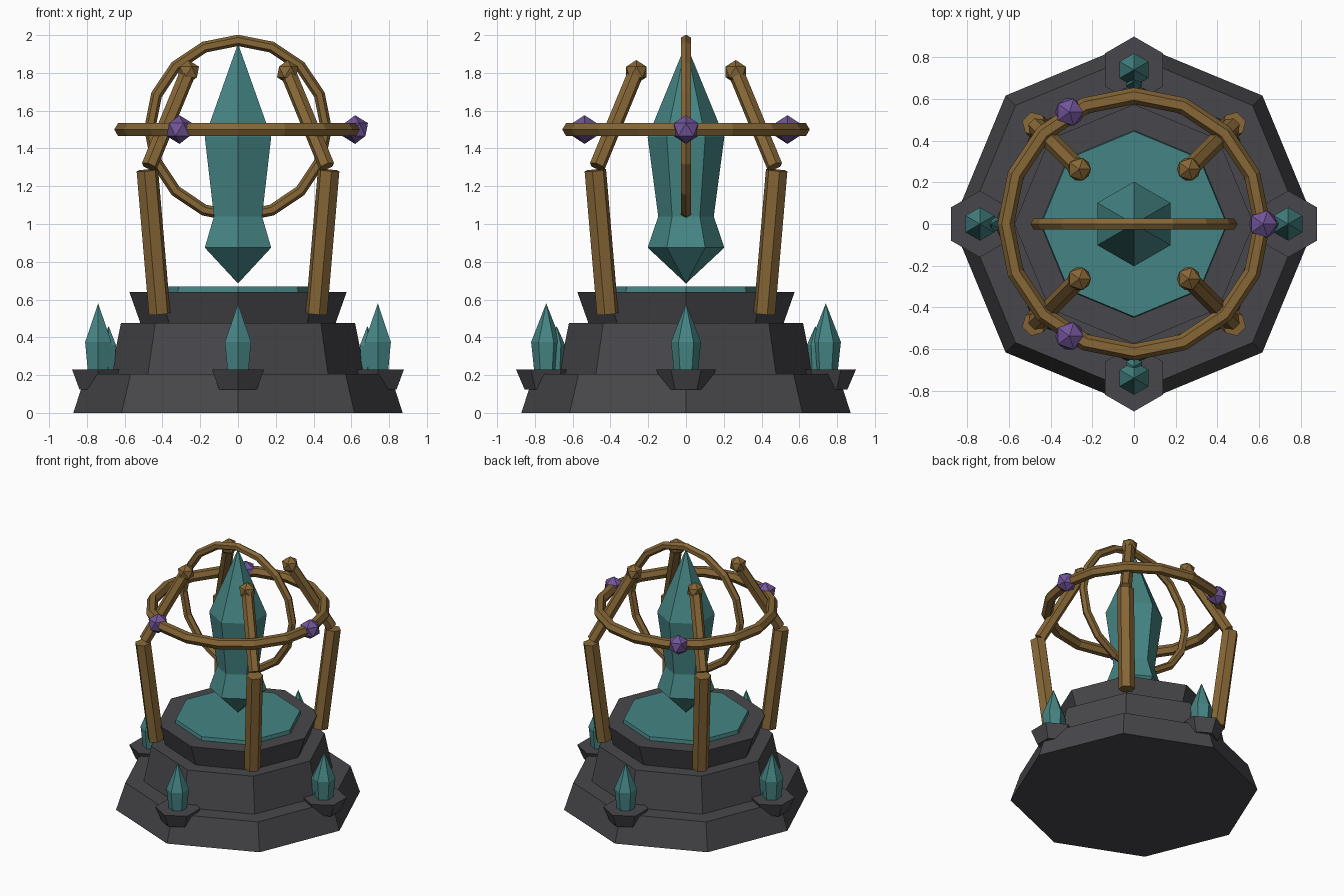
import bpy, bmesh, math
from mathutils import Vector

if "Cube" in bpy.data.objects:
    bpy.data.objects.remove(bpy.data.objects["Cube"])


def material(name, rgb):
    m = bpy.data.materials.new(name)
    m.diffuse_color = (*rgb, 1)
    m.use_nodes = True
    m.node_tree.nodes["Principled BSDF"].inputs["Base Color"].default_value = m.diffuse_color
    return m


STONE = material("dark stone", (0.064, 0.062, 0.069))
TEAL = material("teal crystal", (0.060, 0.235, 0.232))
BRONZE = material("bronze", (0.240, 0.135, 0.037))
PURPLE = material("purple gem", (0.165, 0.090, 0.320))


def finish(name, bm, mat, loc=(0, 0, 0)):
    bmesh.ops.recalc_face_normals(bm, faces=bm.faces[:])
    mesh = bpy.data.meshes.new(name)
    bm.to_mesh(mesh)
    bm.free()
    mesh.materials.append(mat)
    ob = bpy.data.objects.new(name, mesh)
    ob.location = loc
    bpy.context.collection.objects.link(ob)
    return ob


def lathe(name, profile, sides, mat, loc=(0, 0, 0), turn=0.0):
    """Faceted solid from (radius, z) points; radius 0 makes a tip."""
    bm = bmesh.new()
    rings = []
    for r, z in profile:
        if r == 0:
            rings.append([bm.verts.new((0, 0, z))])
        else:
            rings.append([bm.verts.new((r * math.cos(turn + i * math.tau / sides),
                                        r * math.sin(turn + i * math.tau / sides), z))
                          for i in range(sides)])
    for a, b in zip(rings, rings[1:]):
        for i in range(sides):
            j = (i + 1) % sides
            if len(a) == 1:
                bm.faces.new((a[0], b[j], b[i]))
            elif len(b) == 1:
                bm.faces.new((a[i], a[j], b[0]))
            else:
                bm.faces.new((a[i], a[j], b[j], b[i]))
    for ring in (rings[0], rings[-1]):
        if len(ring) > 1:
            bm.faces.new(ring)
    return finish(name, bm, mat, loc)


def bar(name, start, end, radius):
    """Six-sided bar between two points."""
    start, end = Vector(start), Vector(end)
    axis = end - start
    ob = lathe(name, [(radius, 0), (radius, axis.length)], 6, BRONZE, start,
               math.atan2(start.y, start.x) + math.pi / 6)
    ob.rotation_euler = Vector((0, 0, 1)).rotation_difference(axis).to_euler()
    return ob


def gem(name, radius, loc, mat):
    bm = bmesh.new()
    bmesh.ops.create_icosphere(bm, subdivisions=1, radius=radius)
    return finish(name, bm, mat, loc)


def hoop(name, major, minor, loc, rotation=(0, 0, 0)):
    bpy.ops.mesh.primitive_torus_add(major_segments=16, minor_segments=6, major_radius=major,
                                     minor_radius=minor, location=loc, rotation=rotation)
    ob = bpy.context.object
    ob.name = name
    ob.data.materials.append(BRONZE)
    ob.data.polygons.foreach_set("use_smooth", [False] * len(ob.data.polygons))


# Stacked octagonal base and glowing disc
lathe("lower_tier", [(0.872, 0), (0.805, 0.205)], 8, STONE)
lathe("middle_tier", [(0.675, 0.2), (0.62, 0.475)], 8, STONE)
lathe("upper_tier", [(0.515, 0.47), (0.575, 0.64)], 8, STONE)
lathe("disc", [(0.45, 0.635), (0.445, 0.668)], 8, TEAL)

# Floating main crystal
HEX = math.pi / 2
lathe("main_crystal", [(0, 0.685), (0.203, 0.875), (0.147, 1.04), (0.203, 1.46), (0, 1.955)],
      6, TEAL, turn=HEX)

# Hoops around the crystal
hoop("upright_hoop", 0.467, 0.03, (0, 0, 1.505), (math.pi / 2, 0, 0))
hoop("level_hoop", 0.615, 0.04, (0, 0, 1.5))
for i in range(3):
    a = i * math.tau / 3
    gem("hoop_gem", 0.076, (0.62 * math.cos(a), 0.62 * math.sin(a), 1.5), PURPLE)

# Four bent arms on the diagonals, each ending in a knob
for sx in (-1, 1):
    for sy in (-1, 1):
        bar("lower_arm", (sx * 0.415, sy * 0.415, 0.525), (sx * 0.48, sy * 0.48, 1.285), 0.059)
        bar("upper_arm", (sx * 0.47, sy * 0.47, 1.305), (sx * 0.27, sy * 0.27, 1.79), 0.043)
        gem("arm_knob", 0.063, (sx * 0.263, sy * 0.263, 1.805), BRONZE)

# Four brackets holding a crystal pair
for dx, dy in ((1, 0), (0, 1), (-1, 0), (0, -1)):
    spot = (0.74 * dx, 0.74 * dy, 0)
    lathe("bracket", [(0.115, 0.125), (0.16, 0.23)], 6, STONE, spot, HEX)
    lathe("small_crystal", [(0.064, 0.225), (0.08, 0.375), (0, 0.58)], 6, TEAL, spot, HEX)
    lathe("side_crystal", [(0.035, 0.225), (0.045, 0.36), (0, 0.46)], 6, TEAL,
          (0.685 * dx, 0.685 * dy, 0), HEX)
